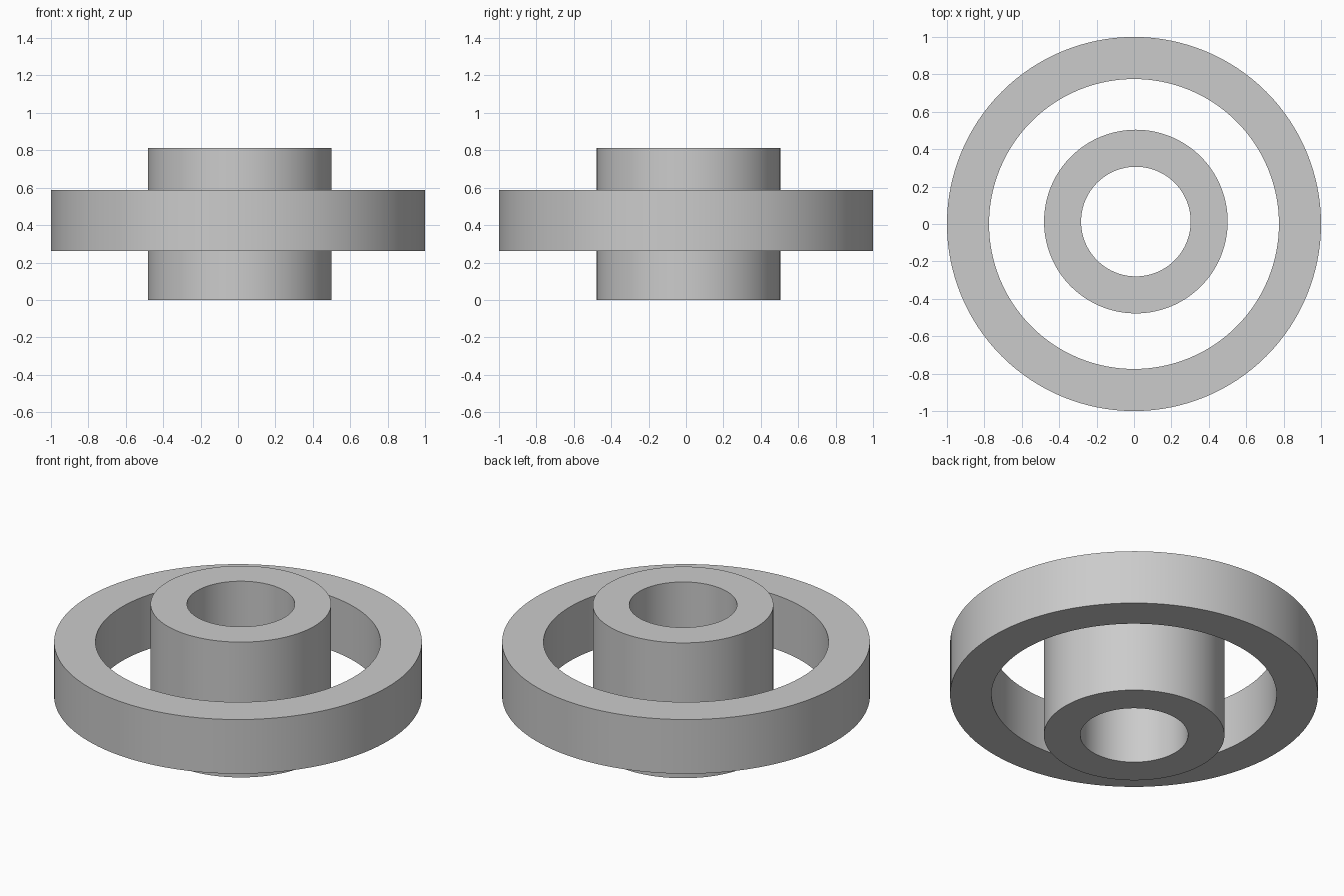
import bpy
import bmesh
import math

cube = bpy.data.objects.get("Cube")
if cube:
    bpy.data.objects.remove(cube, do_unlink=True)

SEGMENTS = 128

grey = bpy.data.materials.new("plain_grey")
grey.use_nodes = True
colour = (0.6, 0.6, 0.6, 1)
grey.diffuse_color = colour
grey.node_tree.nodes["Principled BSDF"].inputs["Base Color"].default_value = colour


def tube(name, outer, inner, bottom, top, centre=(0, 0)):
    """Revolve a rectangular section into a hollow, flat-ended tube."""
    bm = bmesh.new()
    section = [(inner, bottom), (outer, bottom), (outer, top), (inner, top)]
    rings = []
    for radius, z in section:
        ring = []
        for i in range(SEGMENTS):
            a = math.tau * i / SEGMENTS
            ring.append(bm.verts.new((radius * math.cos(a), radius * math.sin(a), z)))
        rings.append(ring)
    for k, ring in enumerate(rings):
        following = rings[(k + 1) % len(rings)]
        for i in range(SEGMENTS):
            j = (i + 1) % SEGMENTS
            bm.faces.new((ring[i], ring[j], following[j], following[i]))
    bmesh.ops.recalc_face_normals(bm, faces=bm.faces)
    mesh = bpy.data.meshes.new(name)
    bm.to_mesh(mesh)
    bm.free()
    mesh.materials.append(grey)
    obj = bpy.data.objects.new(name, mesh)
    obj.location = (*centre, 0)
    bpy.context.collection.objects.link(obj)
    # Smooth round walls, crisp rims
    bpy.ops.object.select_all(action="DESELECT")
    obj.select_set(True)
    bpy.context.view_layer.objects.active = obj
    bpy.ops.object.shade_smooth_by_angle(angle=math.radians(30))
    return obj


# Wide outer band
tube("outer_ring", 1.0, 0.775, 0.262, 0.587)

# Taller bored hub, standing slightly off centre
tube("inner_hub", 0.491, 0.293, 0, 0.812, centre=(0.01, 0.013))
